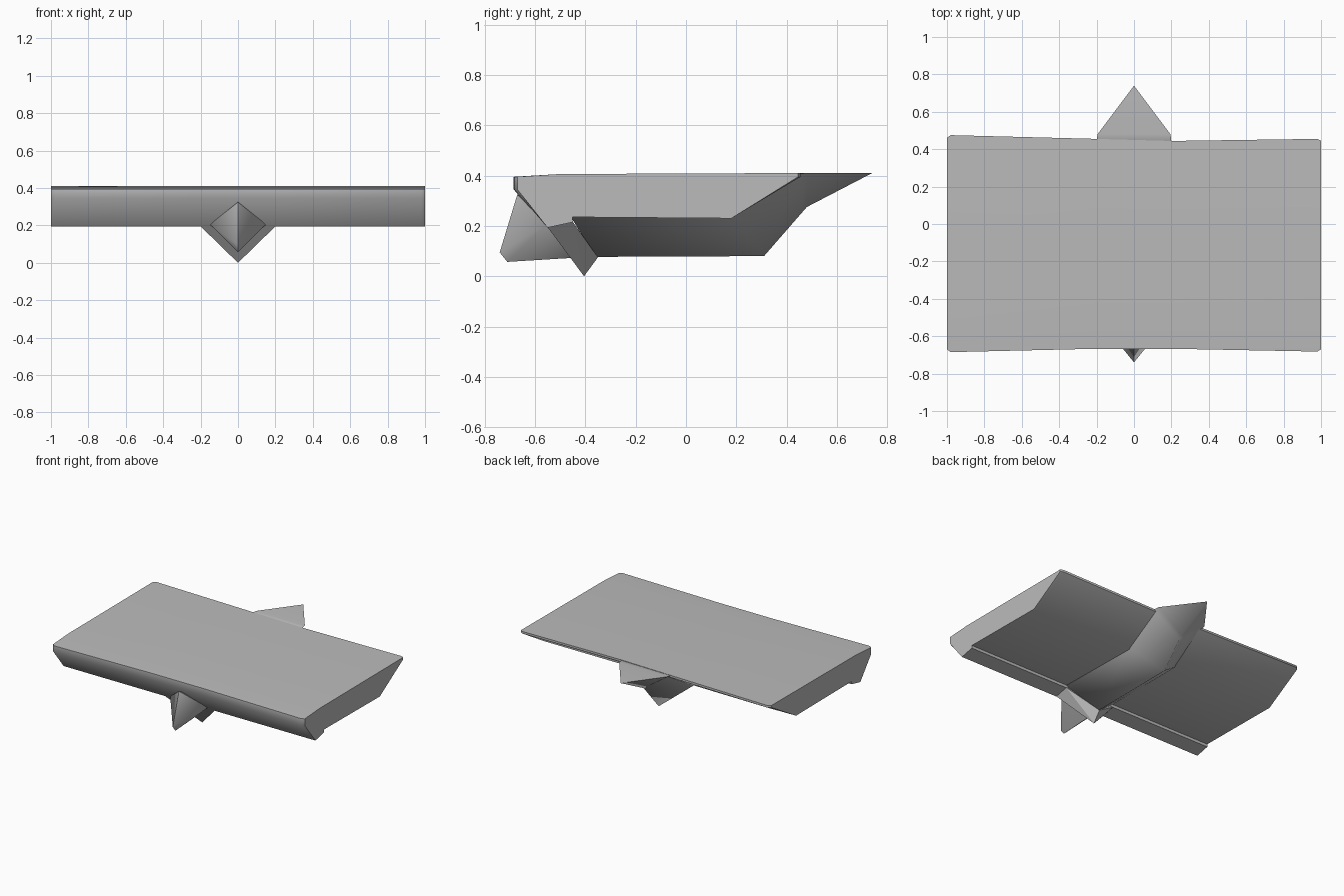
import bpy
import bmesh
import math

old = bpy.data.objects.get("Cube")
if old:
    bpy.data.objects.remove(old, do_unlink=True)

grey = bpy.data.materials.new("plain grey")
grey.use_nodes = True
GREY = (0.5, 0.5, 0.5, 1)
grey.diffuse_color = GREY
grey.node_tree.nodes["Principled BSDF"].inputs["Base Color"].default_value = GREY


def finish(name, bm, angle):
    bmesh.ops.recalc_face_normals(bm, faces=bm.faces)
    mesh = bpy.data.meshes.new(name)
    bm.to_mesh(mesh)
    bm.free()
    mesh.materials.append(grey)
    obj = bpy.data.objects.new(name, mesh)
    bpy.context.collection.objects.link(obj)
    bpy.ops.object.select_all(action="DESELECT")
    obj.select_set(True)
    bpy.context.view_layer.objects.active = obj
    bpy.ops.object.shade_smooth_by_angle(angle=math.radians(angle))
    return obj


def loft(name, rings, angle):
    """Skin equal-length rings of points and cap both ends."""
    bm = bmesh.new()
    loops = [[bm.verts.new(p) for p in ring] for ring in rings]
    n = len(loops[0])
    for a, b in zip(loops, loops[1:]):
        for i in range(n):
            j = (i + 1) % n
            bm.faces.new((a[i], a[j], b[j], b[i]))
    bm.faces.new(loops[0])
    bm.faces.new(loops[-1])
    bmesh.ops.remove_doubles(bm, verts=bm.verts, dist=0.0005)
    return finish(name, bm, angle)


def hull(name, points, angle):
    bm = bmesh.new()
    for p in points:
        bm.verts.new(p)
    bmesh.ops.convex_hull(bm, input=bm.verts)
    return finish(name, bm, angle)


# Wing: one side profile swept across, with slightly bowed edges and clipped corners
def wing_ring(x, front, back):
    profile = [
        (front, 0.35), (front, 0.40), (-0.50, 0.411),
        (back, 0.415), (back, 0.40), (0.18, 0.235),
        (-0.45, 0.24), (-0.45, 0.22), (-0.55, 0.198),
    ]
    return [(x, y, z) for y, z in profile]


stations = [
    (-1, -0.67, 0.46), (-0.98, -0.685, 0.475), (-0.2, -0.667, 0.455),
    (0.2, -0.667, 0.444), (0.98, -0.682, 0.455), (1, -0.67, 0.445),
]
loft("wing", [wing_ring(*s) for s in stations], 50)

# Keel: V-shaped body under the wing, rising to a pointed tail
# (half width, side y, side z, bottom y, bottom z)
keel_rows = [
    (0.2, -0.46, 0.245, -0.36, 0.082), (0.2, 0.18, 0.245, 0.31, 0.085),
    (0.2, 0.44, 0.412, 0.46, 0.257), (0.195, 0.48, 0.415, 0.48, 0.28),
    (0, 0.74, 0.415, 0.74, 0.415),
]


def keel_ring(w, sy, sz, by, bz):
    return [(-w, sy, sz), (0, by, bz), (w, sy, sz)]


bm = bmesh.new()
rows = [[bm.verts.new(p) for p in keel_ring(*r)] for r in keel_rows[:-1]]
for a, b in zip(rows, rows[1:]):
    for i in range(3):
        j = (i + 1) % 3
        bm.faces.new((a[i], a[j], b[j], b[i]))
tip = bm.verts.new((0, 0.74, 0.415))
for i in range(3):
    bm.faces.new((rows[-1][i], rows[-1][(i + 1) % 3], tip))
bm.faces.new(rows[0])
finish("keel", bm, 80)

# Collar: slanted V band joining the wing lip around the keel
collar = [(0, -0.405, 0.005), (0, -0.35, 0.08)]
for x in (-0.2, 0.2):
    collar += [(x, -0.55, 0.2), (x, -0.45, 0.222)]
hull("collar", collar, 30)

# Nose: downturned diamond beak on the front of the wing
nose = [(0, -0.74, 0.10), (0, -0.71, 0.062), (0, -0.67, 0.33),
        (0, -0.45, 0.078), (0, -0.50, 0.25)]
nose += [(x, -0.555, 0.21) for x in (-0.15, 0.15)]
hull("nose", nose, 70)

# Drop everything so the lowest point rests on the ground
bpy.context.view_layer.update()
parts = [bpy.data.objects[n] for n in ("wing", "keel", "collar", "nose")]
low = min(v.co.z for o in parts for v in o.data.vertices)
for o in parts:
    o.location.z -= low
